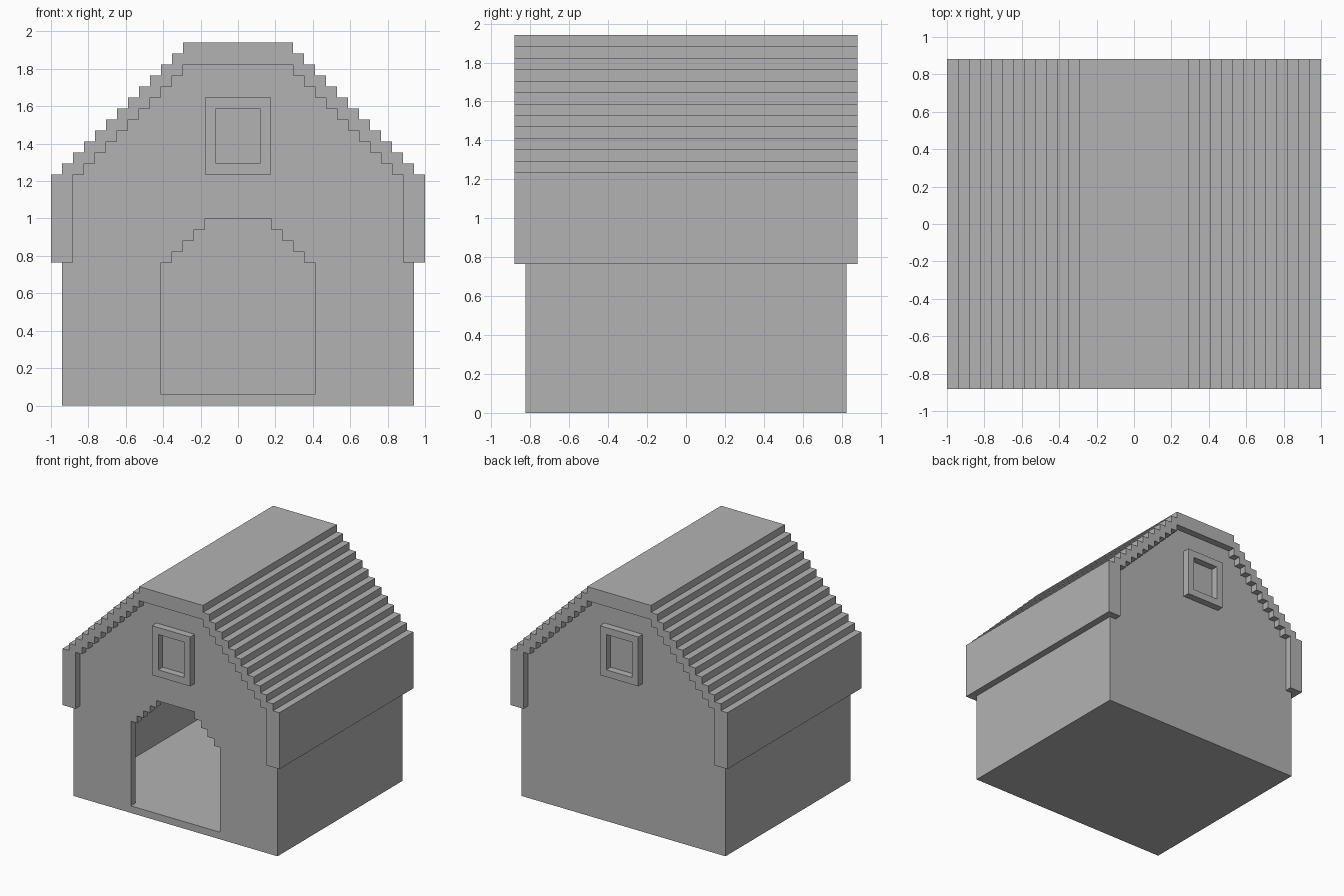
import bpy
import bmesh

U = 2 / 34  # one step of the stepped design

if "Cube" in bpy.data.objects:
    bpy.data.objects.remove(bpy.data.objects["Cube"])

grey = bpy.data.materials.new("plain grey")
grey.use_nodes = True
colour = (0.45, 0.45, 0.45, 1)
grey.diffuse_color = colour
grey.node_tree.nodes["Principled BSDF"].inputs["Base Color"].default_value = colour


def prism(name, outline, y0, y1):
    """Extrude an x-z outline (in steps) from y0 to y1."""
    bm = bmesh.new()
    face = bm.faces.new([bm.verts.new((x * U, y0 * U, z * U)) for x, z in outline])
    new = bmesh.ops.extrude_face_region(bm, geom=[face])["geom"]
    moved = [v for v in new if isinstance(v, bmesh.types.BMVert)]
    bmesh.ops.translate(bm, verts=moved, vec=(0, (y1 - y0) * U, 0))
    bmesh.ops.recalc_face_normals(bm, faces=bm.faces)
    mesh = bpy.data.meshes.new(name)
    bm.to_mesh(mesh)
    bm.free()
    mesh.materials.append(grey)
    obj = bpy.data.objects.new(name, mesh)
    bpy.context.collection.objects.link(obj)
    return obj


def stairs(x, z, count):
    """Steps climbing inward from (x, z)."""
    points = [(x, z)]
    for i in range(1, count + 1):
        points += [(x - i, z + i - 1), (x - i, z + i)]
    return points


def mirrored(right):
    """Close a right-hand outline with its mirror image."""
    return right + [(-x, z) for x, z in reversed(right)]


def rect(half, z0, z1):
    return mirrored([(half, z0), (half, z1)])


def cut(target, cutter):
    mod = target.modifiers.new("cut", "BOOLEAN")
    mod.operation = "DIFFERENCE"
    mod.solver = "EXACT"
    mod.object = cutter
    bpy.context.view_layer.objects.active = target
    bpy.ops.object.modifier_apply(modifier=mod.name)
    bpy.data.objects.remove(cutter)


# Hollow walls with stepped gables, tucked under the roof
walls = prism("walls", mirrored([(16, 0), (16, 21)] + stairs(15, 21, 10)), -14, 14)
cut(walls, prism("room_cutter", mirrored([(15, 1), (15, 20)] + stairs(14, 20, 9)), -13, 13))

# Stepped doorway through the front wall
cut(walls, prism("door_cutter", mirrored([(7, 1)] + stairs(7, 13, 4)), -15, -12.5))

# Roof shell: outer steps, then back along the underside
outer = [(17, 13)] + stairs(17, 21, 12)
inner = [(15, 13)] + stairs(15, 21, 10)
prism("roof", mirrored(outer) + mirrored(inner)[::-1], -15, 15)

# Raised window frames on both gables
for name, y in (("front_window_frame", -15), ("back_window_frame", 14)):
    frame = prism(name, rect(3, 21, 28), y, y + 1)
    cut(frame, prism("pane_cutter", rect(2, 22, 27), y - 1, y + 2))
